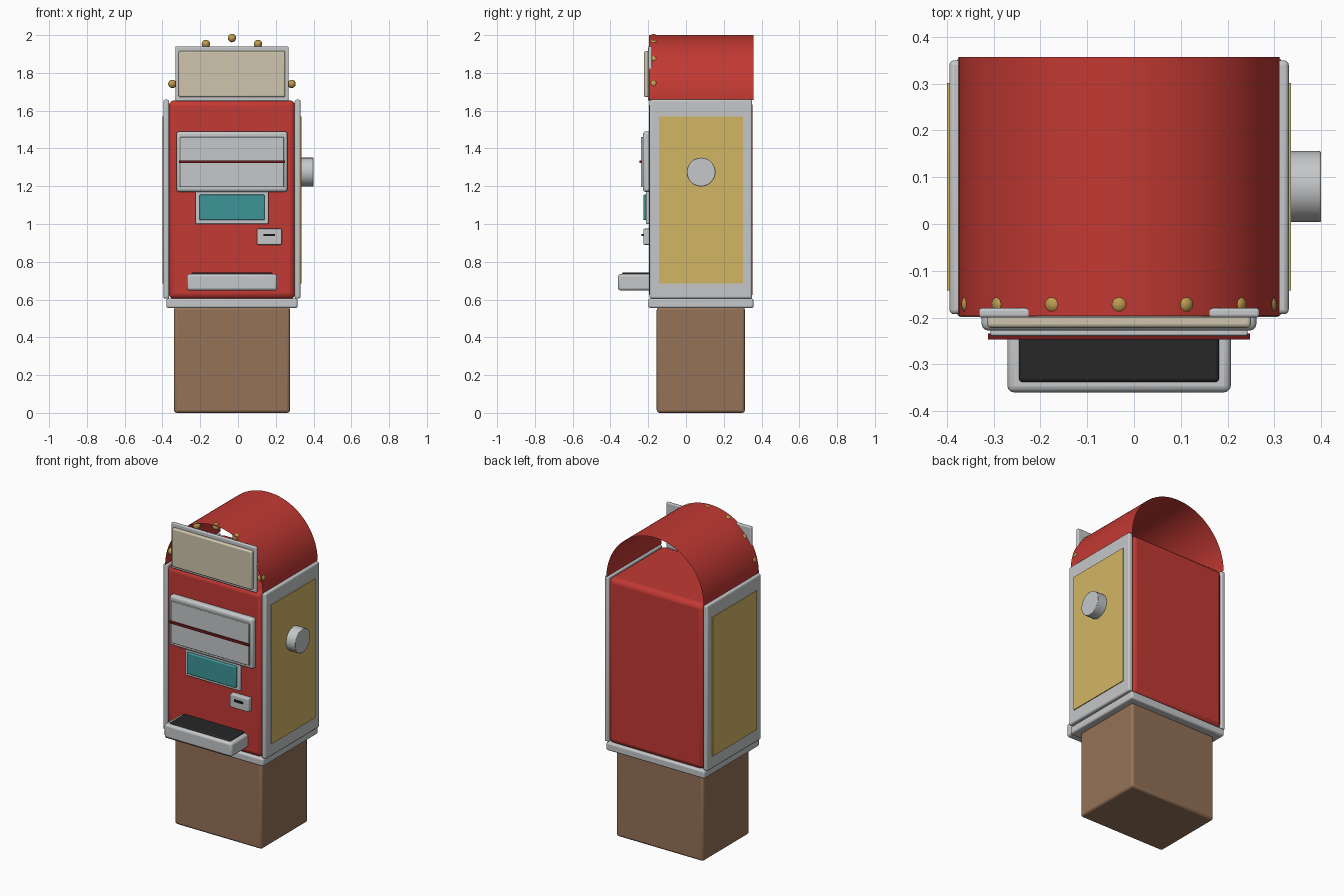
import bpy, bmesh
from math import sin, cos, pi, radians

cube = bpy.data.objects.get("Cube")
if cube:
    bpy.data.objects.remove(cube, do_unlink=True)

CX = -0.032  # centre line of the cabinet


def material(name, r, g, b):
    m = bpy.data.materials.new(name)
    m.use_nodes = True
    m.diffuse_color = (r, g, b, 1)
    m.node_tree.nodes["Principled BSDF"].inputs["Base Color"].default_value = (r, g, b, 1)
    return m


RED = material("red paint", 0.54, 0.041, 0.033)
DARK_RED = material("dark red", 0.16, 0.01, 0.012)
GREY = material("light grey metal", 0.56, 0.57, 0.58)
YELLOW = material("mustard panel", 0.65, 0.47, 0.13)
BROWN = material("brown wood", 0.30, 0.168, 0.095)
CREAM = material("cream sign", 0.62, 0.56, 0.42)
TEAL = material("teal screen", 0.048, 0.30, 0.31)
BLACK = material("black", 0.02, 0.02, 0.02)
GOLD = material("gold bulb", 0.52, 0.33, 0.08)


def finish(name, bm, mat, bevel=0.0, segments=3):
    bmesh.ops.recalc_face_normals(bm, faces=bm.faces)
    mesh = bpy.data.meshes.new(name)
    bm.to_mesh(mesh)
    bm.free()
    mesh.materials.append(mat)
    ob = bpy.data.objects.new(name, mesh)
    bpy.context.collection.objects.link(ob)
    if bevel:
        mod = ob.modifiers.new("rounded edges", 'BEVEL')
        mod.width, mod.segments = bevel, segments
    bpy.ops.object.select_all(action='DESELECT')
    ob.select_set(True)
    bpy.context.view_layer.objects.active = ob
    bpy.ops.object.shade_smooth_by_angle(angle=radians(40))
    return ob


def box(name, x, y, z, mat, bevel=0.0):
    """Box from (min, max) pairs."""
    bm = bmesh.new()
    bmesh.ops.create_cube(bm, size=1)
    for v in bm.verts:
        v.co = [r[0] if c < 0 else r[1] for c, r in zip(v.co, (x, y, z))]
    return finish(name, bm, mat, bevel)


def centred(half):
    return CX - half, CX + half


# Pedestal, ledge and cabinet
box("pedestal", centred(0.307), (-0.155, 0.312), (0, 0.56), BROWN, 0.015)
box("base_ledge", centred(0.347), (-0.199, 0.357), (0.555, 0.605), GREY, 0.01)
box("cabinet", centred(0.335), (-0.196, 0.353), (0.603, 1.655), RED, 0.03)

# Side frames with inset panels
for side, s in (("left", 1), ("right", -1)):
    def span(a, b):
        return sorted((CX + s * a, CX + s * b))
    box(side + "_side_frame", span(0.332, 0.363), (-0.193, 0.35), (0.605, 1.658), GREY, 0.01)
    box(side + "_side_panel", span(0.355, 0.368), (-0.142, 0.302), (0.685, 1.57), YELLOW)

# Round knob on the left side
bm = bmesh.new()
bmesh.ops.create_cone(bm, cap_ends=True, segments=48, radius1=0.076, radius2=0.076, depth=0.08)
for v in bm.verts:
    v.co = (0.36 + v.co.z, 0.08 + v.co.x, 1.275 + v.co.y)
finish("knob", bm, GREY, 0.003, 2)

# Open barrel roof, a thin arched sheet
R, ROOF_Z = 0.343, 1.657
bm = bmesh.new()
rows = []
for i in range(65):
    a = pi * i / 64
    rows.append([bm.verts.new((CX + R * cos(a), y, ROOF_Z + R * sin(a))) for y in (-0.197, 0.357)])
for p, q in zip(rows, rows[1:]):
    bm.faces.new((p[0], p[1], q[1], q[0]))
finish("barrel_roof", bm, RED)

# Bulbs around the roof opening
for i in range(7):
    a = radians(15 + 25 * i)
    bm = bmesh.new()
    bmesh.ops.create_uvsphere(bm, u_segments=16, v_segments=10, radius=0.022)
    bmesh.ops.translate(bm, verts=bm.verts,
                        vec=(CX + 0.327 * cos(a), -0.172, ROOF_Z + 0.327 * sin(a)))
    finish("bulb_%d" % (i + 1), bm, GOLD)

# Sign
box("sign_frame", centred(0.3), (-0.2, -0.18), (1.65, 1.94), GREY, 0.006)
box("sign_face", centred(0.282), (-0.222, -0.195), (1.672, 1.916), CREAM, 0.008)

# Display door with stripe
box("door_frame", centred(0.294), (-0.228, -0.18), (1.17, 1.49), GREY, 0.015)
box("door_panel", centred(0.275), (-0.239, -0.22), (1.195, 1.46), GREY, 0.004)
box("door_stripe", centred(0.28), (-0.247, -0.234), (1.322, 1.337), DARK_RED)

# Screen
box("screen_frame", centred(0.193), (-0.212, -0.18), (1.0, 1.172), GREY, 0.006)
box("screen", centred(0.173), (-0.226, -0.2), (1.02, 1.155), TEAL, 0.006)

# Coin plate
box("coin_plate", (0.1, 0.232), (-0.226, -0.18), (0.89, 0.975), GREY, 0.006)
box("coin_slot", (0.135, 0.195), (-0.235, -0.22), (0.936, 0.948), BLACK)

# Delivery tray
box("tray", centred(0.239), (-0.36, -0.18), (0.648, 0.735), GREY, 0.014)
box("tray_mat", centred(0.214), (-0.338, -0.185), (0.7, 0.744), BLACK, 0.008)
